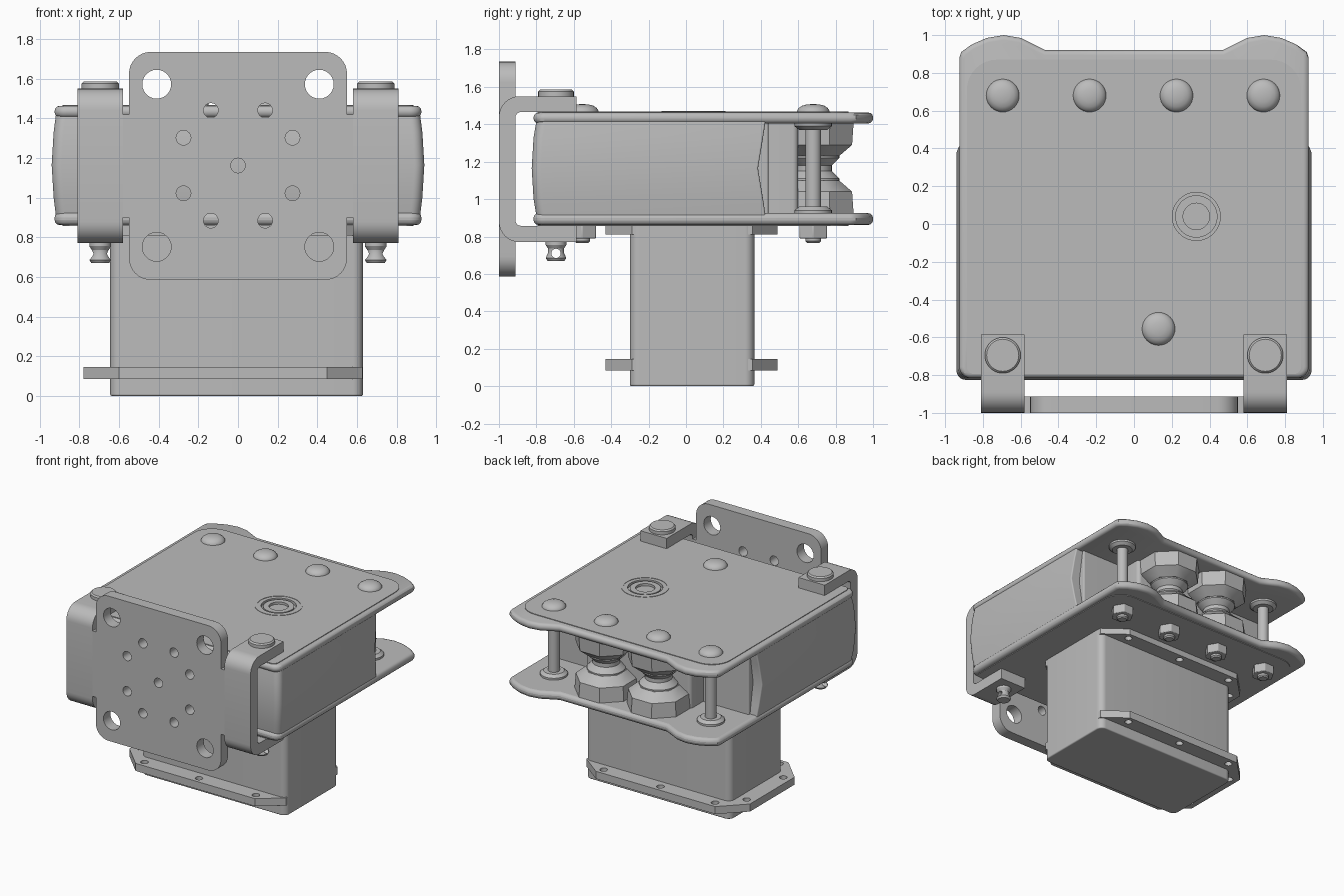
import bpy, bmesh, math
from mathutils import Vector

cube = bpy.data.objects.get("Cube")
if cube:
    bpy.data.objects.remove(cube)

grey = bpy.data.materials.new("machine grey")
grey.use_nodes = True
GREY = (0.5, 0.5, 0.5, 1)
grey.diffuse_color = GREY
grey.node_tree.nodes["Principled BSDF"].inputs["Base Color"].default_value = GREY
parts = []


def finish(name, bm, bevel=0, segments=3):
    bmesh.ops.recalc_face_normals(bm, faces=bm.faces)
    mesh = bpy.data.meshes.new(name)
    bm.to_mesh(mesh)
    bm.free()
    mesh.materials.append(grey)
    ob = bpy.data.objects.new(name, mesh)
    bpy.context.collection.objects.link(ob)
    if bevel:
        mod = ob.modifiers.new("edge", 'BEVEL')
        mod.width, mod.segments = bevel, segments
        mod.limit_method, mod.angle_limit = 'ANGLE', math.radians(50)
    parts.append(ob)
    return ob


def loft(name, rings, bevel=0):
    """Skin a list of equal-length vertex rings and cap both ends."""
    bm = bmesh.new()
    loops = [[bm.verts.new(p) for p in ring] for ring in rings]
    n = len(loops[0])
    for a, b in zip(loops, loops[1:]):
        for i in range(n):
            bm.faces.new((a[i], a[(i + 1) % n], b[(i + 1) % n], b[i]))
    bm.faces.new(loops[0])
    bm.faces.new(loops[-1])
    return finish(name, bm, bevel)


def prism(name, pts, t0, t1, axis='Z', bevel=0):
    place = {'X': lambda a, b, t: (t, a, b),
             'Y': lambda a, b, t: (a, t, b),
             'Z': lambda a, b, t: (a, b, t)}[axis]
    return loft(name, [[place(a, b, t) for a, b in pts] for t in (t0, t1)], bevel)


def circle(a, b, r, n=32, turn=0):
    angles = [math.tau * i / n + turn for i in range(n)]
    return [(a + r * math.cos(w), b + r * math.sin(w)) for w in angles]


def arc(a, b, r, start, end, n=8):
    angles = [math.radians(start + (end - start) * i / n) for i in range(n + 1)]
    return [(a + r * math.cos(w), b + r * math.sin(w)) for w in angles]


def rounded(a0, a1, b0, b1, r, r_far=None):
    q = r if r_far is None else r_far
    return (arc(a0 + r, b0 + r, r, 180, 270) + arc(a1 - r, b0 + r, r, 270, 360)
            + arc(a1 - q, b1 - q, q, 0, 90) + arc(a0 + q, b1 - q, q, 90, 180))


def lathe(name, x, y, profile, n=32, turn=0):
    return loft(name, [[(a, b, z) for a, b in circle(x, y, r, n, turn)] for r, z in profile])


def cut(ob, cutters):
    """Subtract the cutters, bake the result and delete them."""
    for c in cutters:
        mod = ob.modifiers.new("cut", 'BOOLEAN')
        mod.operation, mod.solver, mod.object = 'DIFFERENCE', 'EXACT', c
    bpy.context.view_layer.update()
    baked = bpy.data.meshes.new_from_object(ob.evaluated_get(bpy.context.evaluated_depsgraph_get()))
    ob.modifiers.clear()
    ob.data = baked
    for c in cutters:
        parts.remove(c)
        bpy.data.objects.remove(c)


def hole(a, b, r, t0, t1, axis='Z', n=24):
    return prism("hole_cutter", circle(a, b, r, n), t0, t1, axis)


# Housing: bulging side walls, with the rear edge drawn in at mid height
levels = [(0.88, 0.915, -0.795, 0.43), (1.0, 0.93, -0.815, 0.412), (1.165, 0.94, -0.825, 0.385),
          (1.33, 0.93, -0.815, 0.412), (1.445, 0.915, -0.795, 0.43)]
loft("housing", [[(a, b, z) for a, b in rounded(-w, w, y0, y1, 0.05, 0.01)]
                 for z, w, y0, y1 in levels])
prism("rear_wall", rounded(-0.86, 0.86, 0.2, 0.44, 0.01), 0.9, 1.43)
prism("guide_core", rounded(-0.46, 0.46, 0.4, 0.6, 0.03), 0.9, 1.43)

# Top and bottom plates with rounded rear lobes
lobe = [(0.925, 0.88), (0.915, 0.91), (0.86, 0.95), (0.78, 0.985), (0.69, 1.0),
        (0.60, 0.985), (0.53, 0.95), (0.47, 0.92)]
outline = (arc(-0.865, -0.755, 0.06, 180, 270) + arc(0.865, -0.755, 0.06, 270, 360)
           + lobe + [(-x, y) for x, y in reversed(lobe)])
top_plate = prism("top_plate", outline, 1.405, 1.463, bevel=0.025)
prism("bottom_plate", outline, 0.862, 0.925, bevel=0.025)
cover = rounded(-0.885, 0.885, -0.795, 0.87, 0.04, 0.16)
top_cover = prism("top_cover", cover, 1.45, 1.468)
prism("bottom_cover", cover, 0.857, 0.875)

# Shaft socket in the cover
SX, SY = 0.33, 0.04
for plate in (top_plate, top_cover):
    cut(plate, [hole(SX, SY, 0.127, 1.446, 1.6, n=48)])
for name, r0, r1, top in (("socket_ring", 0.112, 0.07, 1.464), ("socket_trim", 0.172, 0.158, 1.471)):
    ring = prism(name, circle(SX, SY, r0, 48), 1.44, top)
    cut(ring, [hole(SX, SY, r1, 1.4, 1.6, n=48)])

# Dome screws with studs and nuts below
screws = [(x, 0.68) for x in (-0.695, -0.235, 0.225, 0.685)] + [(0.13, -0.555)]
dome = [(0.088, 1.46), (0.087, 1.472), (0.078, 1.487), (0.06, 1.499), (0.035, 1.506), (0.008, 1.508)]
for x, y in screws:
    lathe("dome_screw", x, y, dome)
    prism("nut", circle(x, y, 0.085, 6), 0.79, 0.865, bevel=0.006)
    lathe("stud", x, y, [(0.032, 0.765), (0.042, 0.775), (0.042, 0.9)])

# Corner posts with washers
for x in (-0.695, 0.685):
    lathe("post", x, 0.68, [(0.042, 0.9), (0.042, 1.43)])
    lathe("lower_washer", x, 0.68, [(0.1, 0.92), (0.1, 0.94), (0.075, 0.96)])
    lathe("upper_washer", x, 0.68, [(0.075, 1.37), (0.1, 1.39), (0.1, 1.41)])

# Grooved rollers held between faceted cups
groove = [(0.1, 1.075), (0.14, 1.09), (0.14, 1.11), (0.1, 1.15)]
facet = [(0.235, 0.91), (0.225, 1.04), (0.15, 1.10)]
for x in (-0.235, 0.225):
    lathe("roller", x, 0.68, groove + [(r, 2.33 - z) for r, z in reversed(groove)])
    lathe("lower_cup", x, 0.68, facet, 8, math.pi / 8)
    lathe("upper_cup", x, 0.68, [(r, 2.33 - z) for r, z in facet], 8, math.pi / 8)

# Mounting plate with its hole pattern
mount = prism("mounting_plate", rounded(-0.55, 0.55, 0.585, 1.735, 0.11), -1.0, -0.912, 'Y')
MZ = 1.162
holes = [hole(0, MZ, 0.037, -1.1, -0.8, 'Y')]
for sx in (-1, 1):
    for sz in (-1, 1):
        for dx, dz, r in ((0.41, 0.41, 0.073), (0.275, 0.14, 0.037), (0.137, 0.278, 0.037)):
            holes.append(hole(sx * dx, MZ + sz * dz, r, -1.1, -0.8, 'Y'))
cut(mount, holes)

# Bent bracket arms, clamp bolts and pins on both sides
arm = ([(-0.585, 1.55)] + arc(-0.89, 1.44, 0.11, 90, 180) + arc(-0.89, 0.88, 0.11, 180, 270)
       + [(-0.585, 0.77), (-0.585, 0.857)] + arc(-0.882, 0.887, 0.03, 270, 180, 5)
       + arc(-0.882, 1.436, 0.03, 180, 90, 5) + [(-0.585, 1.466)])
for s in (-1, 1):
    prism("bracket_arm", arm, s * 0.58, s * 0.81, 'X')
    prism("bracket_link", rounded(min(s * 0.545, s * 0.585), max(s * 0.545, s * 0.585),
                                  0.9, 1.42, 0.001), -0.999, -0.913, 'Y')
    lathe("clamp_bolt", s * 0.695, -0.695, [(0.095, 1.54), (0.095, 1.575), (0.085, 1.585)])
    pin = lathe("clamp_pin", s * 0.695, -0.695,
                [(0.045, 0.67), (0.055, 0.685), (0.042, 0.715), (0.042, 0.735), (0.055, 0.755), (0.055, 0.79)])
    cut(pin, [hole(-0.695, 0.71, 0.025, s * 0.6, s * 0.8, 'X', 16)])

# Motor box with two drilled flanges
prism("motor_box", rounded(-0.645, 0.63, -0.3, 0.365, 0.05), 0, 0.87, bevel=0.008)
flange = [(-0.6, -0.43), (0.45, -0.43), (0.627, -0.29), (0.627, 0.355), (0.45, 0.49),
          (-0.6, 0.49), (-0.78, 0.31), (-0.78, -0.25)]
bores = [(x, y) for y in (-0.375, 0.435) for x in (-0.56, -0.08, 0.42)] + [(-0.715, -0.2), (-0.715, 0.26)]
for name, z0, z1 in (("lower_flange", 0.085, 0.145), ("upper_flange", 0.81, 0.86)):
    cut(prism(name, flange, z0, z1), [hole(x, y, 0.028, z0 - 0.1, z1 + 0.1, n=16) for x, y in bores])

# Smooth curved surfaces while keeping hard edges
bpy.ops.object.select_all(action='DESELECT')
for ob in parts:
    ob.select_set(True)
bpy.context.view_layer.objects.active = parts[0]
bpy.ops.object.shade_smooth_by_angle(angle=math.radians(30))
